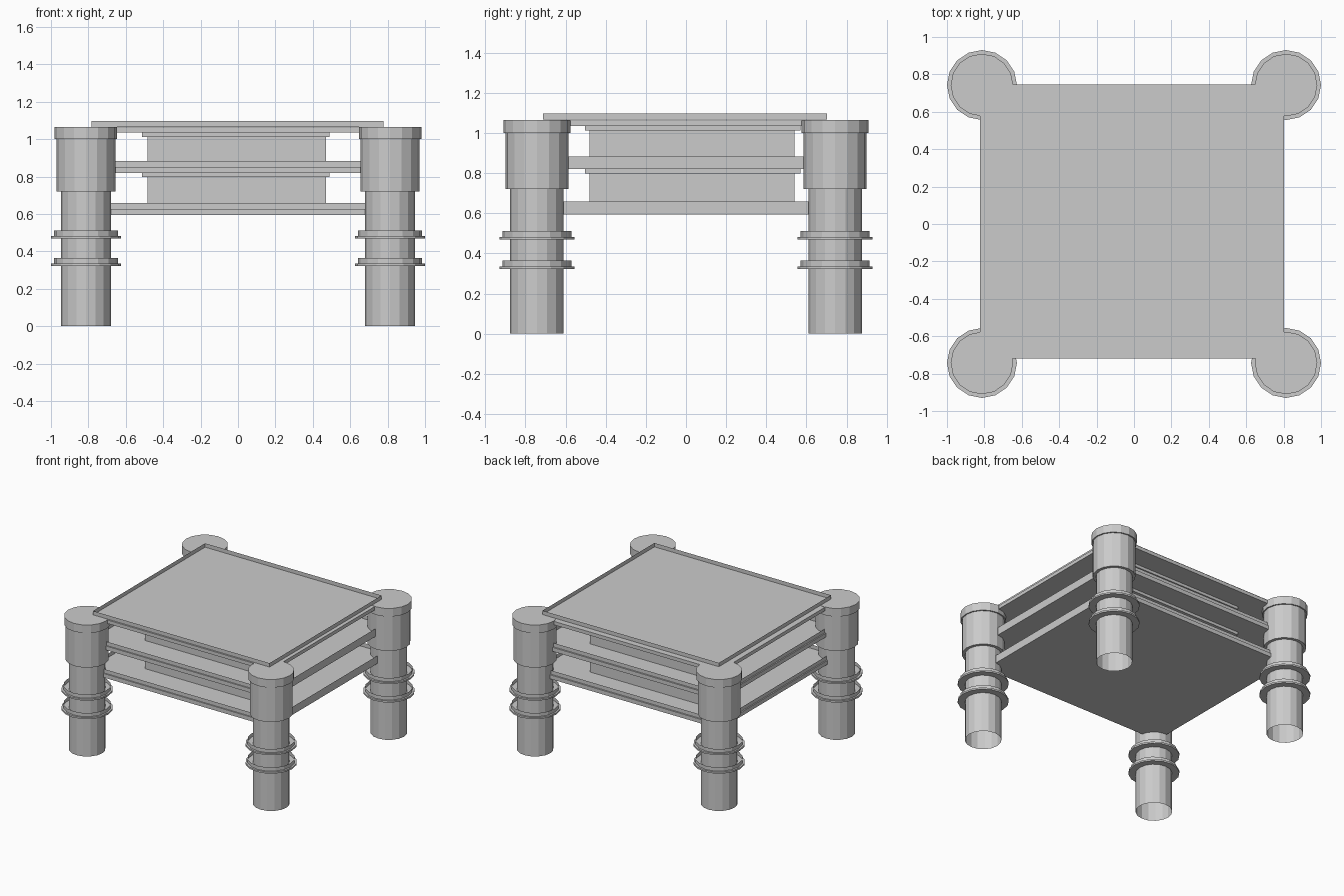
import bpy, bmesh
from math import cos, sin, pi

if "Cube" in bpy.data.objects:
    bpy.data.objects.remove(bpy.data.objects["Cube"])

LEG_X, LEG_Y, SIDES = 0.813, 0.743, 16


def make(name, verts, faces):
    me = bpy.data.meshes.new(name)
    me.from_pydata(verts, [], faces)
    bm = bmesh.new()
    bm.from_mesh(me)
    bmesh.ops.recalc_face_normals(bm, faces=bm.faces)
    bm.to_mesh(me)
    bm.free()
    ob = bpy.data.objects.new(name, me)
    bpy.context.collection.objects.link(ob)
    return ob


def slab(name, x0, x1, y0, y1, z0, z1, open_top=False):
    v = [(x, y, z) for z in (z0, z1) for x, y in ((x0, y0), (x1, y0), (x1, y1), (x0, y1))]
    f = [(0, 3, 2, 1)] + [(i, (i + 1) % 4, (i + 1) % 4 + 4, i + 4) for i in range(4)]
    if not open_top:
        f.append((4, 5, 6, 7))
    return make(name, v, f)


def lathe(name, cx, cy, profile, cap_top=False):
    n = SIDES
    v = [(cx + r * cos(2 * pi * i / n), cy + r * sin(2 * pi * i / n), z)
         for r, z in profile for i in range(n)]
    f = [(k * n + i, k * n + (i + 1) % n, (k + 1) * n + (i + 1) % n, (k + 1) * n + i)
         for k in range(len(profile) - 1) for i in range(n)]
    if cap_top:
        f.append(tuple(range((len(profile) - 1) * n, len(profile) * n)))
    return make(name, v, f)


# Four stepped legs, hollow at the foot, each with two flanged collars
LEG = [(0.134, 0), (0.134, 0.72), (0.157, 0.72), (0.157, 1.0), (0.167, 1.0), (0.167, 1.065)]
for sx, side in ((-1, "left"), (1, "right")):
    for sy, end in ((-1, "front"), (1, "back")):
        x, y = sx * LEG_X, sy * LEG_Y
        lathe(f"{end}_{side}_leg", x, y, LEG, True)
        for z, level in ((0.323, "lower"), (0.47, "upper")):
            lathe(f"{end}_{side}_{level}_collar", x, y,
                  [(0.134, z), (0.187, z), (0.187, z + 0.013), (0.172, z + 0.013), (0.172, z + 0.042)])
            lathe(f"{end}_{side}_{level}_collar_floor", x, y,
                  [(0.134, z + 0.013), (0.172, z + 0.013)])

# Shelves: a solid board with a shallow tray on it
for z, name in ((0.595, "bottom_shelf"), (0.82, "middle_shelf")):
    slab(name, -0.823, 0.803, -0.72, 0.745, z, z + 0.032)
    slab(name + "_tray", -0.813, 0.803, -0.71, 0.733, z + 0.032, z + 0.063, True)

# Table top: board and raised-edge tray
slab("top_board", -0.823, 0.803, -0.72, 0.745, 1.035, 1.063)
slab("top_tray", -0.782, 0.777, -0.712, 0.702, 1.066, 1.097, True)

# Central blocks between the shelves, each with a thin plate above
for z0, z1, name in ((0.627, 0.797, "lower"), (0.852, 1.012, "upper")):
    slab(name + "_block", -0.485, 0.47, -0.48, 0.54, z0, z1)
    slab(name + "_block_plate", -0.513, 0.49, -0.503, 0.57, z1, z1 + 0.023)
